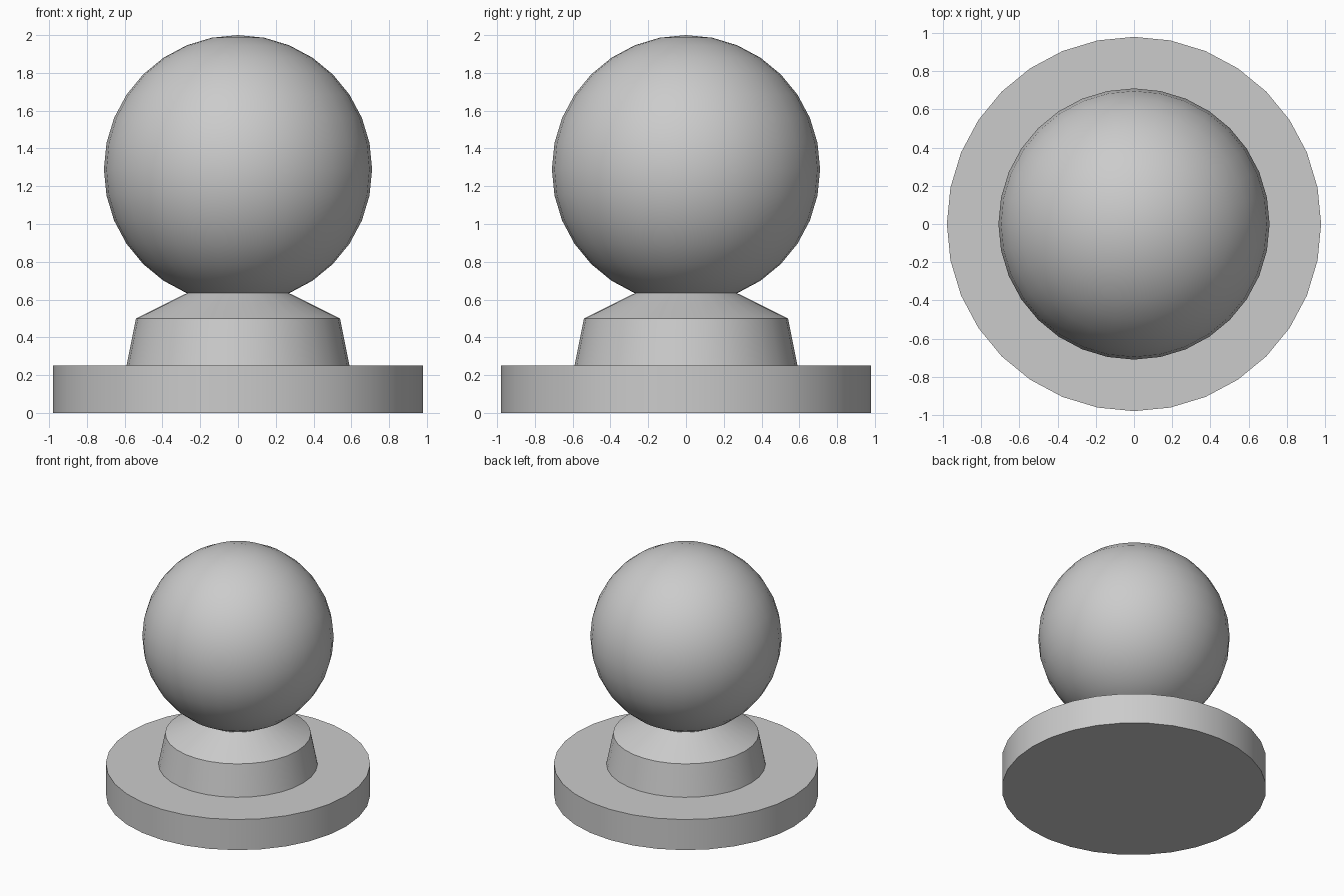
import bpy, bmesh
from math import radians

cube = bpy.data.objects.get("Cube")
if cube:
    bpy.data.objects.remove(cube, do_unlink=True)

SIDES = 32
BALL_RADIUS = 0.71

# Single plain grey
grey = bpy.data.materials.new("plain grey")
grey.use_nodes = True
colour = (0.6, 0.6, 0.6, 1)
grey.diffuse_color = colour
grey.node_tree.nodes["Principled BSDF"].inputs["Base Color"].default_value = colour


def finish(name, bm, angle):
    """Turn a bmesh into a named, smooth-shaded object."""
    bmesh.ops.recalc_face_normals(bm, faces=bm.faces)
    mesh = bpy.data.meshes.new(name)
    bm.to_mesh(mesh)
    bm.free()
    mesh.materials.append(grey)
    obj = bpy.data.objects.new(name, mesh)
    bpy.context.collection.objects.link(obj)
    bpy.ops.object.select_all(action="DESELECT")
    obj.select_set(True)
    bpy.context.view_layer.objects.active = obj
    bpy.ops.object.shade_smooth_by_angle(angle=radians(angle))
    return obj


def turned(name, profile):
    """Stack rings given as (radius, height), capped at both ends."""
    bm = bmesh.new()
    rings = []
    for radius, z in profile:
        ring = bmesh.ops.create_circle(bm, segments=SIDES, radius=radius)["verts"]
        for v in ring:
            v.co.z = z
        rings.append(ring)
    for low, high in zip(rings, rings[1:]):
        for i in range(SIDES):
            j = (i + 1) % SIDES
            bm.faces.new((low[i], low[j], high[j], high[i]))
    bm.faces.new(rings[0])
    bm.faces.new(rings[-1])
    return finish(name, bm, 20)


# Disc foot, stepped collar and neck in one turned piece
turned("pedestal", [(0.98, 0), (0.98, 0.25), (0.59, 0.25), (0.54, 0.5), (0.27, 0.634)])

# Ball resting on the neck
bm = bmesh.new()
bmesh.ops.create_uvsphere(bm, u_segments=SIDES, v_segments=SIDES // 2, radius=BALL_RADIUS)
ball = finish("ball", bm, 30)
ball.location.z = 2 - BALL_RADIUS
